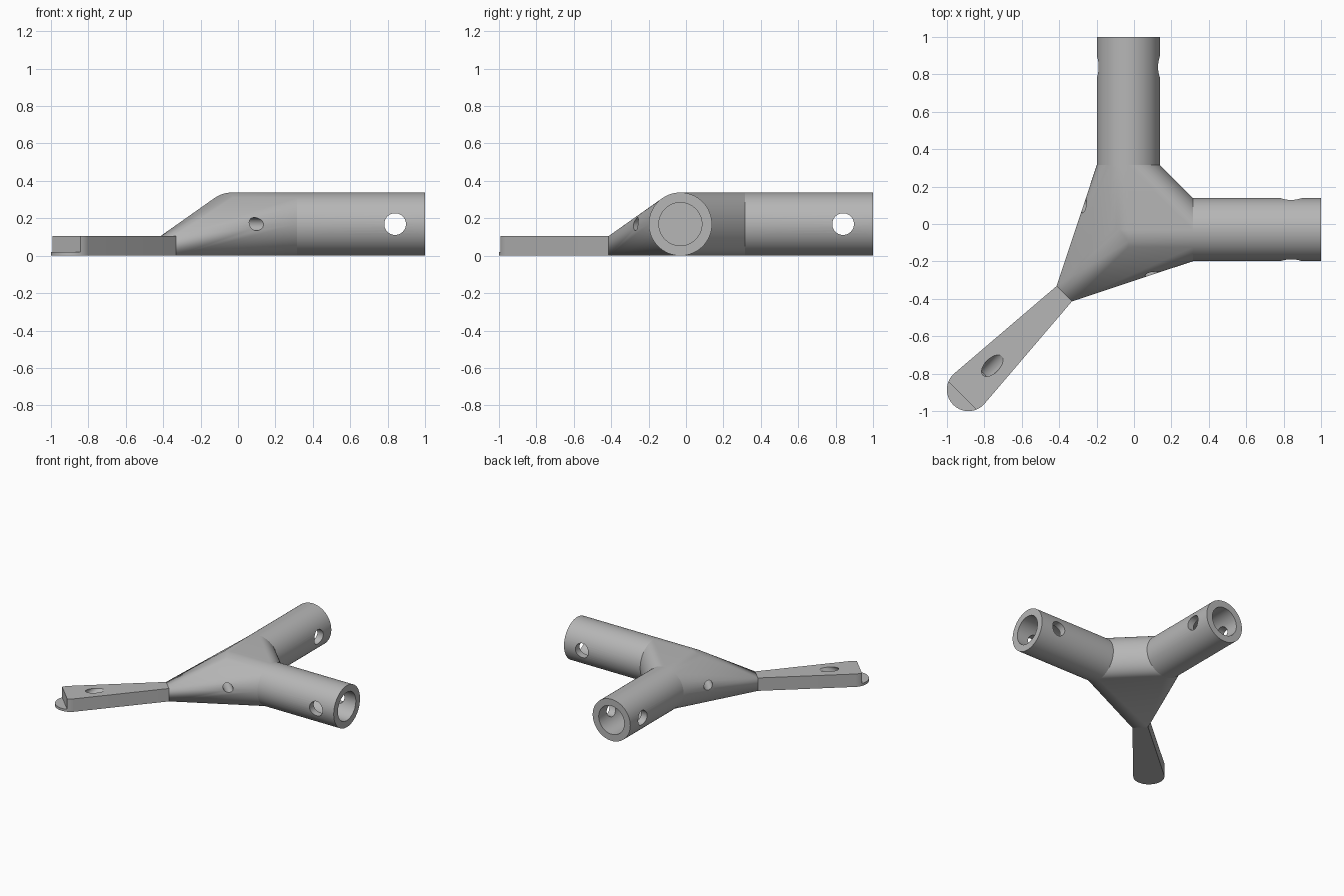
import bpy, bmesh, math
from mathutils import Vector

cube = bpy.data.objects.get("Cube")
if cube:
    bpy.data.objects.remove(cube)

grey = bpy.data.materials.new("plain grey")
grey.use_nodes = True
grey.diffuse_color = (0.47, 0.47, 0.47, 1)
grey.node_tree.nodes["Principled BSDF"].inputs["Base Color"].default_value = grey.diffuse_color

R, BORE = 0.169, 0.115          # tube outer and inner radius
AX = -0.03                      # offset of both tube axes
HUB_END = 0.315                 # where the tubes leave the hub
THICK = 0.105                   # arm thickness
CENTRE = Vector((AX, AX, R))
X, Y = Vector((1, 0, 0)), Vector((0, 1, 0))
OUT = Vector((-1, -1, 0)).normalized()    # arm direction
SIDE = Vector((1, -1, 0)).normalized()


def finish(bm, name):
    bmesh.ops.recalc_face_normals(bm, faces=bm.faces)
    mesh = bpy.data.meshes.new(name)
    bm.to_mesh(mesh)
    bm.free()
    mesh.materials.append(grey)
    obj = bpy.data.objects.new(name, mesh)
    bpy.context.collection.objects.link(obj)
    return obj


def rod(name, a, b, radius, sides=64):
    """Closed cylinder from point a to point b."""
    bm = bmesh.new()
    bmesh.ops.create_cone(bm, cap_ends=True, segments=sides, radius1=radius,
                          radius2=radius, depth=(b - a).length)
    obj = finish(bm, name)
    turn = (b - a).to_track_quat('Z', 'Y').to_matrix().to_4x4()
    turn.translation = (a + b) / 2
    obj.data.transform(turn)
    return obj


def prism(name, outline, height):
    """Upright plate from (along arm, across arm) points."""
    bm = bmesh.new()
    face = bm.faces.new([bm.verts.new(OUT * u + SIDE * v) for u, v in outline])
    top = bmesh.ops.extrude_face_region(bm, geom=[face])["geom"]
    verts = [g for g in top if isinstance(g, bmesh.types.BMVert)]
    bmesh.ops.translate(bm, verts=verts, vec=(0, 0, height))
    return finish(bm, name)


def cut(obj, cutter):
    cutter.hide_render = True
    mod = obj.modifiers.new("cut", 'BOOLEAN')
    mod.operation, mod.solver, mod.object = 'DIFFERENCE', 'EXACT', cutter
    bpy.context.view_layer.objects.active = obj
    bpy.ops.object.modifier_apply(modifier=mod.name)
    bpy.data.objects.remove(cutter)


def smooth(obj, degrees=25):
    bpy.ops.object.select_all(action='DESELECT')
    obj.select_set(True)
    bpy.context.view_layer.objects.active = obj
    bpy.ops.object.shade_smooth_by_angle(angle=math.radians(degrees))


# Two hollow tubes, each with a cross hole near its open end
for name, along, across in (("left_tube", X, Y), ("back_tube", Y, X)):
    start = CENTRE + along * (HUB_END - AX)
    end = CENTRE + along * (1 - AX)
    tube = rod(name, start, end, R)
    cut(tube, rod("bore", start + along * 0.004, end + along * 0.1, BORE))
    hole = CENTRE + along * (0.84 - AX)
    cut(tube, rod("cross_hole", hole - across * 0.3, hole + across * 0.3, 0.058, 40))
    smooth(tube)

# Hub: hull around the tube roots and the narrow end of the arm
NECK, NECK_HALF = 0.527, 0.058
bm = bmesh.new()
for along, across in ((X, Y), (Y, X)):
    for dist in (0, HUB_END - AX):
        for i in range(64):
            t = math.tau * i / 64
            bm.verts.new(CENTRE + along * dist + across * (R * math.cos(t))
                         + Vector((0, 0, R * math.sin(t))))
for v in (-NECK_HALF, NECK_HALF):
    for z in (0, THICK):
        bm.verts.new(OUT * NECK + SIDE * v + Vector((0, 0, z)))
hull = bmesh.ops.convex_hull(bm, input=bm.verts)
spare = {g for g in hull["geom_interior"] + hull["geom_unused"]
         if isinstance(g, bmesh.types.BMVert)}
bmesh.ops.delete(bm, geom=list(spare), context='VERTS')
bmesh.ops.dissolve_limit(bm, angle_limit=0.005, verts=bm.verts, edges=bm.edges)
hub = finish(bm, "hub")
mid = Vector((-0.085, -0.085, R))
cut(hub, rod("pin_hole", mid - SIDE * 0.6, mid + SIDE * 0.6, 0.035, 32))
smooth(hub, 20)

# Flared arm, cut straight before its rounded tip
TIP, TIP_R, CHORD = 1.252, 0.115, 0.045
limit = math.acos(CHORD / TIP_R)


def arc(a, b, steps):
    return [(TIP + TIP_R * math.cos(a + (b - a) * i / steps),
             TIP_R * math.sin(a + (b - a) * i / steps)) for i in range(steps + 1)]


arm = prism("arm", [(NECK, -NECK_HALF)] + arc(-math.pi / 2, -limit, 8)
            + arc(limit, math.pi / 2, 8) + [(NECK, NECK_HALF)], THICK)

# Slanted blind hole in the top of the arm
mouth = OUT * 1.071 + Vector((0, 0, THICK))
slope = (OUT * math.cos(0.58) - Vector((0, 0, math.sin(0.58)))).normalized()
cut(arm, rod("slanted_hole", mouth - slope * 0.2, mouth + slope * 0.1, 0.039, 40))
smooth(arm)

# Thin rounded lip left at the foot of the tip
lip = prism("tip_lip", arc(-limit, limit, 24), 0.02)
smooth(lip)
